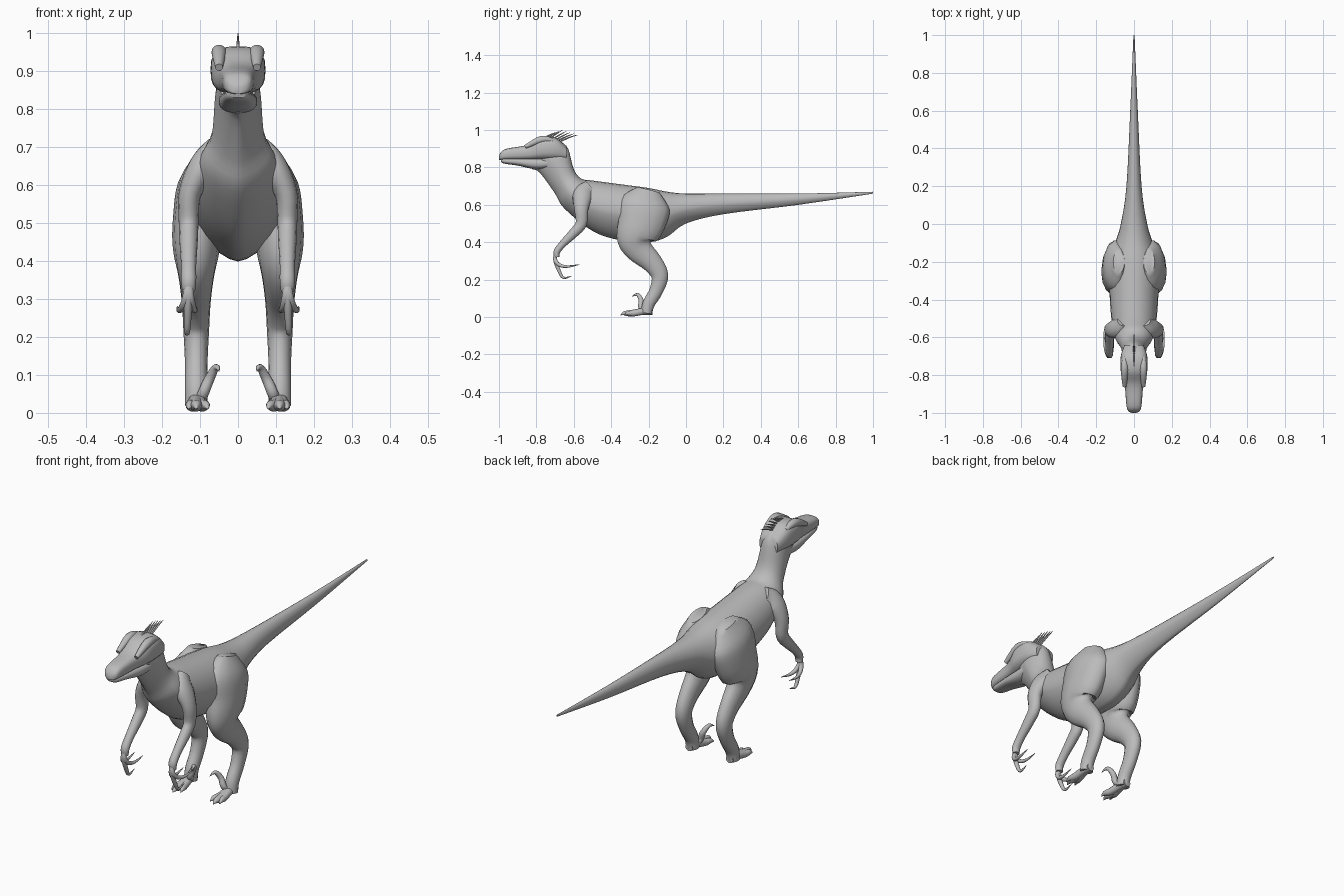
import bpy, bmesh, math
from mathutils import Vector

cube = bpy.data.objects.get("Cube")
if cube:
    bpy.data.objects.remove(cube, do_unlink=True)

skin = bpy.data.materials.new("grey skin")
skin.use_nodes = True
grey = (.5, .5, .5, 1)
skin.diffuse_color = grey
skin.node_tree.nodes["Principled BSDF"].inputs["Base Color"].default_value = grey


def spline(rows, steps=4):
    """Smooth interpolation through tuples of numbers."""
    dense = []
    last = len(rows) - 1
    for index in range(last):
        before, start, end, after = (
            rows[max(0, min(last, index + offset))] for offset in (-1, 0, 1, 2))
        for step in range(steps):
            t = step / steps
            point = []
            for a, b, c, d in zip(before, start, end, after):
                leave, arrive = (c - a) / 2, (d - b) / 2
                bend = 3 * (c - b) - 2 * leave - arrive
                twist = leave + arrive - 2 * (c - b)
                point.append(b + t * (leave + t * (bend + t * twist)))
            dense.append(point)
    dense.append(list(rows[-1]))
    return dense


def power(value, exponent):
    return math.copysign(abs(value) ** exponent, value)


def loft(name, rings, sides, upper=1, lower=1, mirror=False):
    """Skin rings given as (centre, side vector, up vector)."""
    bm = bmesh.new()
    loops = []
    for centre, side, up in rings:
        loop = []
        for corner in range(sides):
            angle = math.tau * corner / sides
            shape = upper if math.sin(angle) >= 0 else lower
            loop.append(bm.verts.new(centre
                                     + side * power(math.cos(angle), shape)
                                     + up * power(math.sin(angle), shape)))
        loops.append(loop)
    for near, far in zip(loops, loops[1:]):
        for corner in range(sides):
            following = (corner + 1) % sides
            bm.faces.new((near[corner], near[following], far[following], far[corner]))
    bm.faces.new(loops[0])
    bm.faces.new(loops[-1])
    bmesh.ops.recalc_face_normals(bm, faces=bm.faces)
    mesh = bpy.data.meshes.new(name)
    bm.to_mesh(mesh)
    bm.free()
    mesh.materials.append(skin)
    part = bpy.data.objects.new(name, mesh)
    bpy.context.collection.objects.link(part)
    if mirror:
        part.modifiers.new("Mirror", 'MIRROR').use_mirror_merge = False
    bpy.ops.object.select_all(action='DESELECT')
    part.select_set(True)
    bpy.context.view_layer.objects.active = part
    bpy.ops.object.shade_smooth_by_angle(angle=math.radians(50))


def hull(name, rows, upper=1, lower=1):
    """Rows: top y, top z, bottom y, bottom z, half width."""
    rings = []
    for top_y, top_z, low_y, low_z, width in spline(rows):
        top, low = Vector((0, top_y, top_z)), Vector((0, low_y, low_z))
        rings.append(((top + low) / 2, Vector((width, 0, 0)), (top - low) / 2))
    loft(name, rings, 24, upper, lower)


def limb(name, root_x, end_x, rows, depth=(1, 1), speed=3, mirror=True):
    """Rows: y, z, half width. Depth is the front-to-side ratio at root and end."""
    path = spline(rows)
    last = len(path) - 1
    points = []
    for index, (y, z, width) in enumerate(path):
        ease = min(1, speed * index / last)
        ease *= ease * (3 - 2 * ease)
        points.append(Vector((root_x + (end_x - root_x) * ease, y, z)))
    rings = []
    for index, point in enumerate(points):
        along = points[min(index + 1, last)] - points[max(index - 1, 0)]
        along.normalize()
        side = (Vector((1, 0, 0)) - along * along.x).normalized()
        ratio = depth[0] + (depth[1] - depth[0]) * index / last
        width = path[index][2]
        rings.append((point, side * width, side.cross(along) * width * ratio))
    loft(name, rings, 14, mirror=mirror)


def digit(name, root_x, end_x, path, thick, mirror=True):
    """A finger, toe, claw or quill that tapers to a point."""
    last = len(path) - 1
    rows = [(y, z, thick * (1 - (index / last) ** 3) + .001)
            for index, (y, z) in enumerate(path)]
    limb(name, root_x, end_x, rows, speed=1, mirror=mirror)


# Tail, keeled torso and neck in one skin
hull("body", [
    (1, .67, 1, .66, .003), (.6, .66, .6, .6, .02), (.2, .66, .2, .55, .04),
    (0, .66, 0, .5, .07), (-.1, .67, -.1, .43, .1), (-.2, .69, -.2, .4, .13),
    (-.35, .71, -.35, .41, .13), (-.5, .73, -.5, .46, .12),
    (-.56, .74, -.65, .58, .1), (-.6, .79, -.7, .66, .07),
    (-.63, .9, -.78, .77, .06), (-.67, .94, -.82, .79, .05)], lower=1.3)

# Head: boxy skull above a narrower jaw
mouth = .84
hull("skull", [(y, top, y, mouth, width) for y, top, width in (
    (-.64, .91, .05), (-.7, .96, .07), (-.78, .96, .07), (-.85, .92, .05),
    (-.96, .9, .04), (-.99, .88, .03), (-1, .86, .01))], upper=.7, lower=.7)
hull("lower_jaw", [(y, mouth + .01, y, bottom, width) for y, bottom, width in (
    (-.7, .8, .05), (-.8, .79, .05), (-.9, .81, .04), (-.97, .82, .03),
    (-.99, .83, .02))], upper=.8, lower=.8)
limb("brow_ridge", .05, .05, [(-.7, .94, .01), (-.77, .95, .02), (-.86, .91, .01)])
limb("eye", .06, .06, [(-.76, .92, .003), (-.775, .92, .01), (-.79, .92, .003)])

# Row of raked crest quills
for number in range(7):
    y = -.79 + number / 50
    rise = .05 - abs(number - 2) / 150
    digit("crest_quill", 0, 0,
          [(y, .94), (y + .05, .95 + rise / 2), (y + .09, .95 + rise)], .003, False)

# Arms and three curled fingers on each hand
limb("arm", .06, .13, [
    (-.51, .69, .03), (-.55, .65, .04), (-.56, .58, .03), (-.56, .5, .026),
    (-.6, .45, .024), (-.66, .39, .02), (-.69, .35, .02), (-.69, .32, .017)],
    depth=(1.5, .8))
for x, reach, drop in ((.11, .1, 0), (.135, .07, .06), (.16, .11, 0)):
    digit("finger", .13, x, [
        (-.69, .35), (-.7, .31), (-.68, .28 - drop / 2), (-.69 + reach / 2, .27 - drop),
        (-.68 + reach, .28 - drop)], .01)

# Legs and three forward toes on each foot
limb("leg", .08, .11, [
    (-.2, .68, .03), (-.22, .6, .07), (-.24, .5, .07), (-.27, .42, .06),
    (-.25, .36, .047), (-.18, .29, .038), (-.14, .22, .034), (-.16, .14, .03),
    (-.2, .07, .03), (-.21, .02, .03)], depth=(2.1, 1))
for x, tip in ((.08, -.33), (.11, -.35), (.13, -.33)):
    digit("toe", .11, x, [
        (-.18, .03), (-.23, .03), (tip + .05, .02), (tip + .02, .02), (tip, .01)], .018)

# Raised sickle claw on the inner toe
digit("sickle_claw", .1, .05, [
    (-.2, .03), (-.24, .05), (-.24, .09), (-.26, .12), (-.29, .11)], .014)
